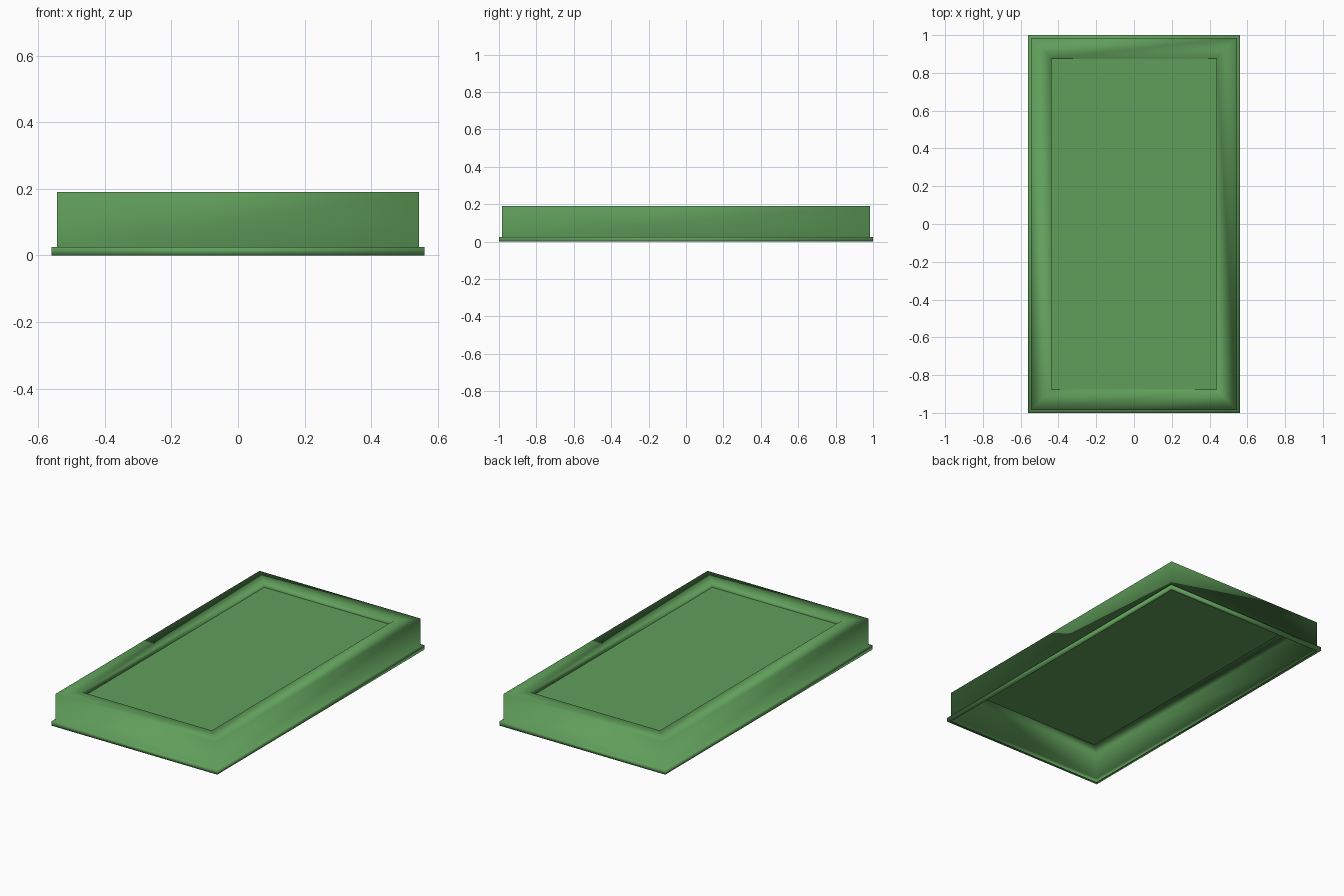
import bpy, bmesh

if "Cube" in bpy.data.objects:
    bpy.data.objects.remove(bpy.data.objects["Cube"])

green = bpy.data.materials.new("green")
green.diffuse_color = (0.118, 0.345, 0.104, 1)
green.use_nodes = True
green.node_tree.nodes["Principled BSDF"].inputs["Base Color"].default_value = green.diffuse_color

HX, HY = 0.56, 1.0  # half size of the outer flange


def finish(name, bm, smooth):
    mesh = bpy.data.meshes.new(name)
    bm.to_mesh(mesh)
    bm.free()
    for p in mesh.polygons:
        p.use_smooth = smooth
    mesh.materials.append(green)
    obj = bpy.data.objects.new(name, mesh)
    bpy.context.collection.objects.link(obj)
    return obj


def rectangle(bm, inset, z):
    x, y = HX - inset, HY - inset
    return [bm.verts.new((sx * x, sy * y, z))
            for sx, sy in ((-1, -1), (1, -1), (1, 1), (-1, 1))]


def sweep(name, profile):
    """Join rectangular loops, each given as (inset from outer edge, height)."""
    bm = bmesh.new()
    loops = [rectangle(bm, i, z) for i, z in profile]
    for a, b in zip(loops, loops[1:]):
        for k in range(4):
            n = (k + 1) % 4
            bm.faces.new((a[k], a[n], b[n], b[k]))
    return finish(name, bm, True)


# Hollow frame: bottom lip, flange, outer wall, flat rim and drop to the panel
sweep("raised_frame", [(0.016, 0), (0, 0), (0, 0.025), (0.016, 0.025),
                       (0.016, 0.19), (0.122, 0.19), (0.124, 0.16)])

# Recessed centre panel
bm = bmesh.new()
bm.faces.new(rectangle(bm, 0.124, 0.16))
finish("centre_panel", bm, False)
